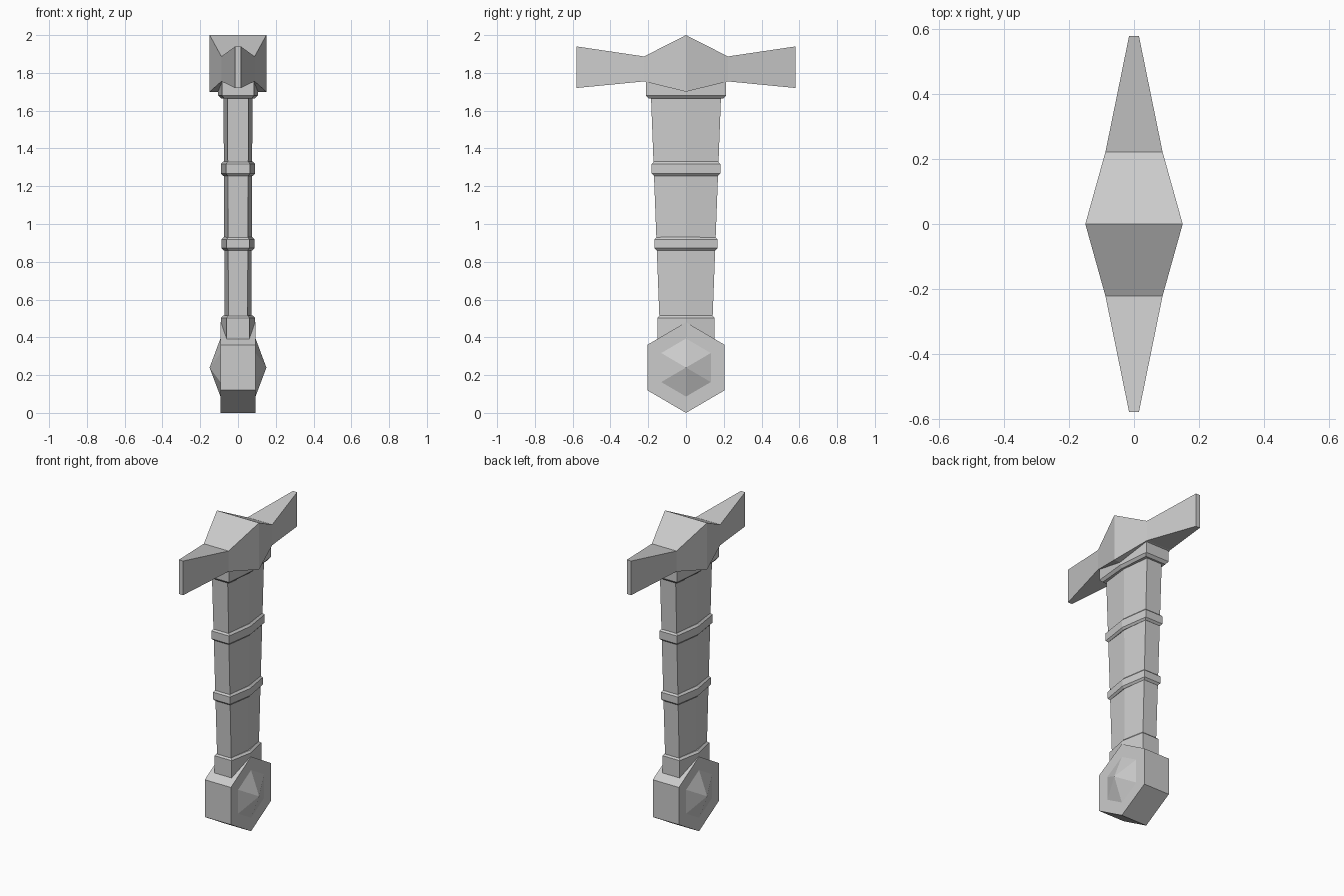
import bpy, bmesh

cube = bpy.data.objects.get("Cube")
if cube:
    bpy.data.objects.remove(cube, do_unlink=True)

steel = bpy.data.materials.new("plain_grey")
steel.use_nodes = True
GREY = (0.6, 0.6, 0.6, 1)
steel.diffuse_color = GREY
steel.node_tree.nodes["Principled BSDF"].inputs["Base Color"].default_value = GREY


def loft(name, rings):
    """Skin a closed solid through rings of equal point count."""
    bm = bmesh.new()
    loops = [[bm.verts.new(p) for p in ring] for ring in rings]
    for a, b in zip(loops, loops[1:]):
        n = len(a)
        for i in range(n):
            j = (i + 1) % n
            bm.faces.new((a[i], a[j], b[j], b[i]))
    bm.faces.new(loops[0][::-1])
    bm.faces.new(loops[-1])
    bmesh.ops.remove_doubles(bm, verts=bm.verts[:], dist=0.0005)
    bmesh.ops.recalc_face_normals(bm, faces=bm.faces[:])
    mesh = bpy.data.meshes.new(name)
    bm.to_mesh(mesh)
    bm.free()
    mesh.materials.append(steel)
    obj = bpy.data.objects.new(name, mesh)
    bpy.context.collection.objects.link(obj)
    return obj


def grip_ring(z, depth, corner, ridge):
    """Flattened hexagon: flat front and back, a ridge down each side."""
    return [(-corner, -depth, z), (corner, -depth, z), (ridge, 0, z),
            (corner, depth, z), (-corner, depth, z), (-ridge, 0, z)]


def band(name, bottom, top, depth, corner, ridge, chamfer=0.012):
    """Raised collar around the grip with chamfered rims."""
    small = (depth - chamfer, corner - chamfer * 0.7, ridge - chamfer)
    full = (depth, corner, ridge)
    loft(name, [grip_ring(bottom, *small), grip_ring(bottom + chamfer, *full),
                grip_ring(top - chamfer, *full), grip_ring(top, *small)])


# Tapered grip
loft("grip", [grip_ring(0.4, 0.137, 0.05, 0.07),
              grip_ring(1.72, 0.187, 0.056, 0.077)])

# Collars and bands
band("lower_collar", 0.36, 0.515, 0.151, 0.06, 0.09)
band("lower_band", 0.86, 0.93, 0.167, 0.06, 0.088)
band("upper_band", 1.255, 1.33, 0.182, 0.063, 0.09)
band("top_collar", 1.665, 1.775, 0.213, 0.085, 0.106, 0.016)

# Cross guard: rectangular sections along y (y, half width, bottom, top)
half = [(0.58, 0.015, 1.72, 1.94), (0.222, 0.088, 1.755, 1.887)]
stations = [(-y, w, b, t) for y, w, b, t in half]
stations += [(0, 0.15, 1.70, 2.0)] + half[::-1]
loft("cross_guard", [[(-w, y, b), (w, y, b), (w, y, t), (-w, y, t)]
                     for y, w, b, t in stations])

# Hexagonal pommel with a pyramid boss on each side
HEXAGON = [(0, 0.24), (0.205, 0.12), (0.205, -0.12),
           (0, -0.24), (-0.205, -0.12), (-0.205, 0.12)]


def pommel_ring(x, scale):
    return [(x, y * scale, 0.24 + z * scale) for y, z in HEXAGON]


# The boss tips are tiny rings that read as points
side = [(0.15, 0.004), (0.093, 0.64), (0.093, 1)]
profile = [(-x, s) for x, s in side] + side[::-1]
loft("pommel", [pommel_ring(x, s) for x, s in profile])
